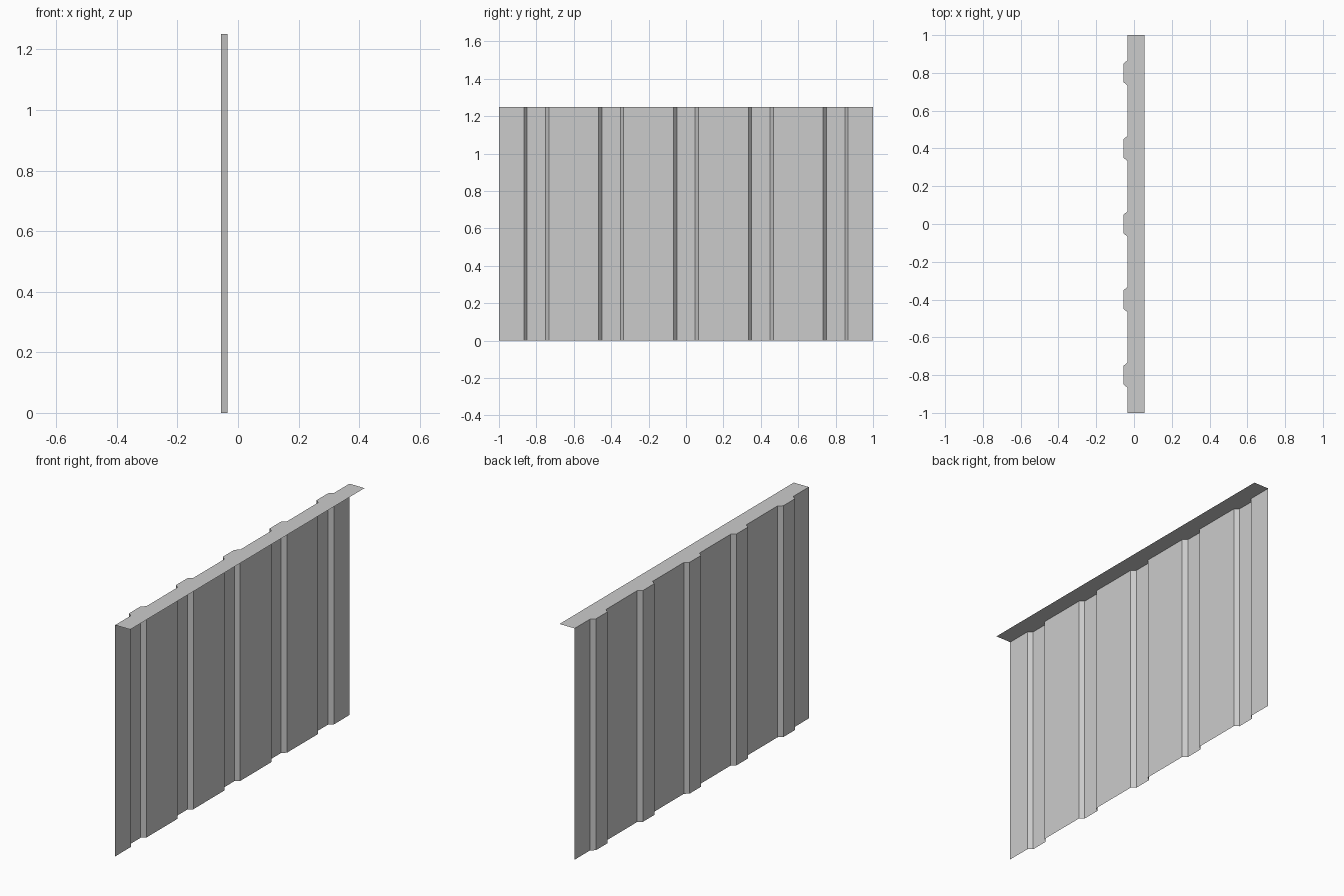
import bpy

if "Cube" in bpy.data.objects:
    bpy.data.objects.remove(bpy.data.objects["Cube"])

HEIGHT = 1.25
X_RIB, X_SHEET, X_LIP = -0.056, -0.034, 0.056
RIB_CENTRES = [-0.8, -0.4, 0.0, 0.4, 0.8]
RIB_BASE, RIB_CREST = 0.067, 0.049  # half widths

# Plan profile of the corrugated sheet, running along y
profile = [(X_SHEET, -1.0)]
for c in RIB_CENTRES:
    profile += [(X_SHEET, c - RIB_BASE), (X_RIB, c - RIB_CREST),
                (X_RIB, c + RIB_CREST), (X_SHEET, c + RIB_BASE)]
profile.append((X_SHEET, 1.0))


def add_mesh(name, verts, faces):
    mesh = bpy.data.meshes.new(name)
    mesh.from_pydata(verts, [], faces)
    mesh.update()
    obj = bpy.data.objects.new(name, mesh)
    bpy.context.collection.objects.link(obj)
    return obj


# Corrugated wall: the open profile raised to full height, facing -x
n = len(profile)
wall_verts = [(x, y, z) for z in (0.0, HEIGHT) for x, y in profile]
wall_faces = [(i, i + n, i + 1 + n, i + 1) for i in range(n - 1)]
add_mesh("corrugated_wall", wall_verts, wall_faces)

# Flat top ledge: closes the ribs and overhangs on the +x side
ledge = [(x, y, HEIGHT) for x, y in [(X_LIP, 1.0)] + profile[::-1] + [(X_LIP, -1.0)]]
add_mesh("top_ledge", ledge, [tuple(range(len(ledge)))])
